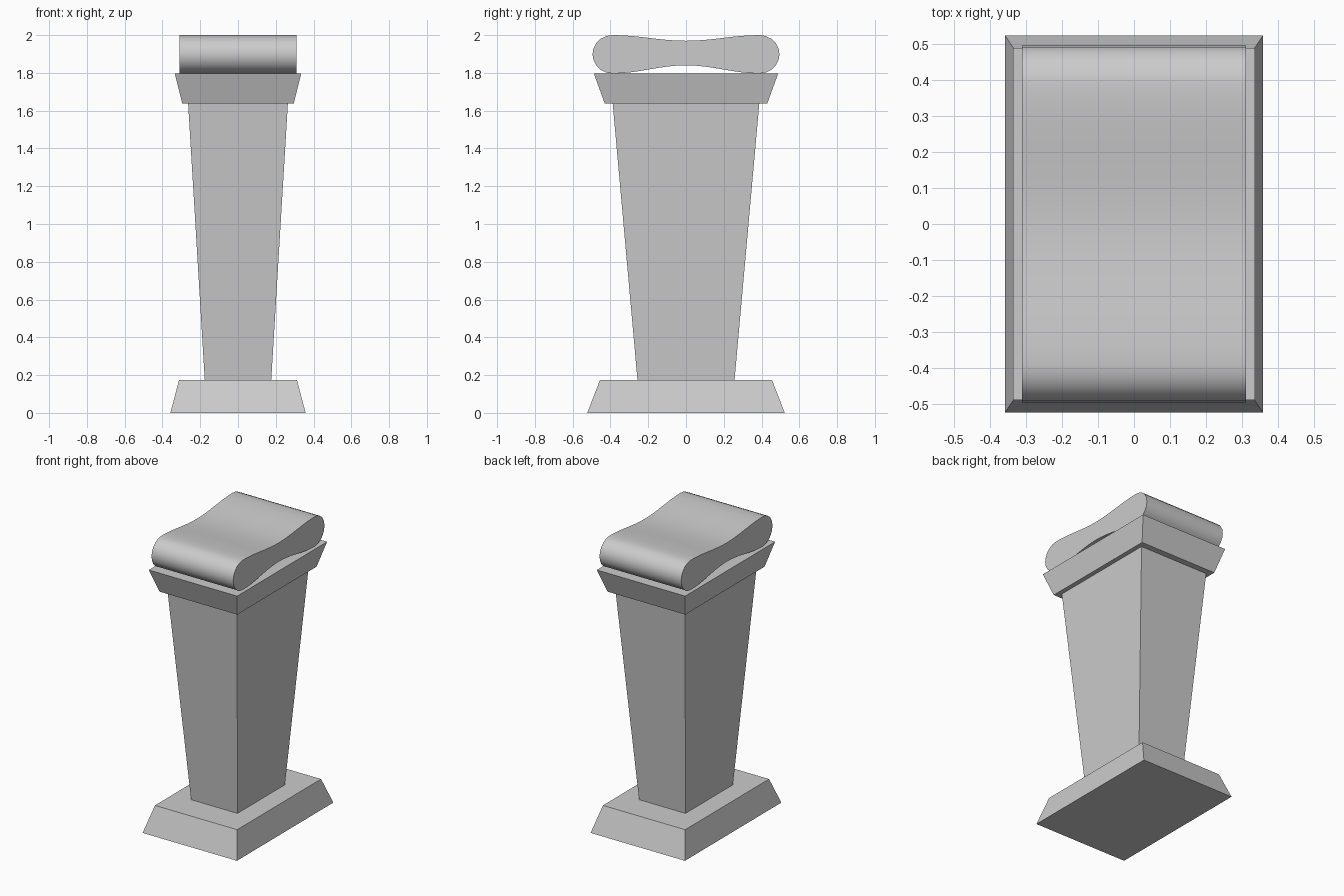
import bpy, bmesh
from math import cos, sin, pi

if "Cube" in bpy.data.objects:
    bpy.data.objects.remove(bpy.data.objects["Cube"])


def make_object(name, bm):
    bmesh.ops.recalc_face_normals(bm, faces=bm.faces[:])
    mesh = bpy.data.meshes.new(name)
    bm.to_mesh(mesh)
    bm.free()
    obj = bpy.data.objects.new(name, mesh)
    bpy.context.collection.objects.link(obj)
    return obj


def tapered_block(name, z0, half0, z1, half1):
    """Box whose bottom and top rectangles have different half sizes."""
    bm = bmesh.new()
    bmesh.ops.create_cube(bm, size=2)
    for v in bm.verts:
        top = v.co.z > 0
        hx, hy = half1 if top else half0
        v.co = (v.co.x * hx, v.co.y * hy, z1 if top else z0)
    return make_object(name, bm)


# Plinth, shaft and flared cap
tapered_block("base_plinth", 0, (0.358, 0.523), 0.175, (0.312, 0.455))
tapered_block("shaft", 0.175, (0.176, 0.257), 1.637, (0.264, 0.388))
tapered_block("cap", 1.637, (0.295, 0.43), 1.797, (0.335, 0.488))

# Saddle-shaped headrest: rounded ends, dipped top, arched underside
HALF_X, END_Y, MID_Z, RAD = 0.31, 0.39, 1.8985, 0.1015


def wave(y, dip):
    """Smooth dip in the middle, flat towards the ends."""
    return dip * (0.5 + 0.5 * cos(pi * y / END_Y))


steps = 16
ys = [END_Y * (2 * i / steps - 1) for i in range(steps + 1)]
arc = [(END_Y + 0.105 * cos(a), MID_Z + RAD * sin(a))
       for a in (pi / 2 - pi * i / 10 for i in range(1, 10))]
profile = [(y, MID_Z + RAD - wave(y, 0.03)) for y in ys]
profile += arc
profile += [(y, MID_Z - RAD + wave(y, 0.043)) for y in reversed(ys)]
profile += [(-y, z) for y, z in reversed(arc)]

bm = bmesh.new()
face = bm.faces.new([bm.verts.new((-HALF_X, y, z)) for y, z in profile])
new = bmesh.ops.extrude_face_region(bm, geom=[face], use_keep_orig=True)["geom"]
bmesh.ops.translate(bm, vec=(2 * HALF_X, 0, 0),
                    verts=[g for g in new if isinstance(g, bmesh.types.BMVert)])
headrest = make_object("headrest", bm)
bpy.context.view_layer.objects.active = headrest
headrest.select_set(True)
bpy.ops.object.shade_smooth_by_angle(angle=0.7)
